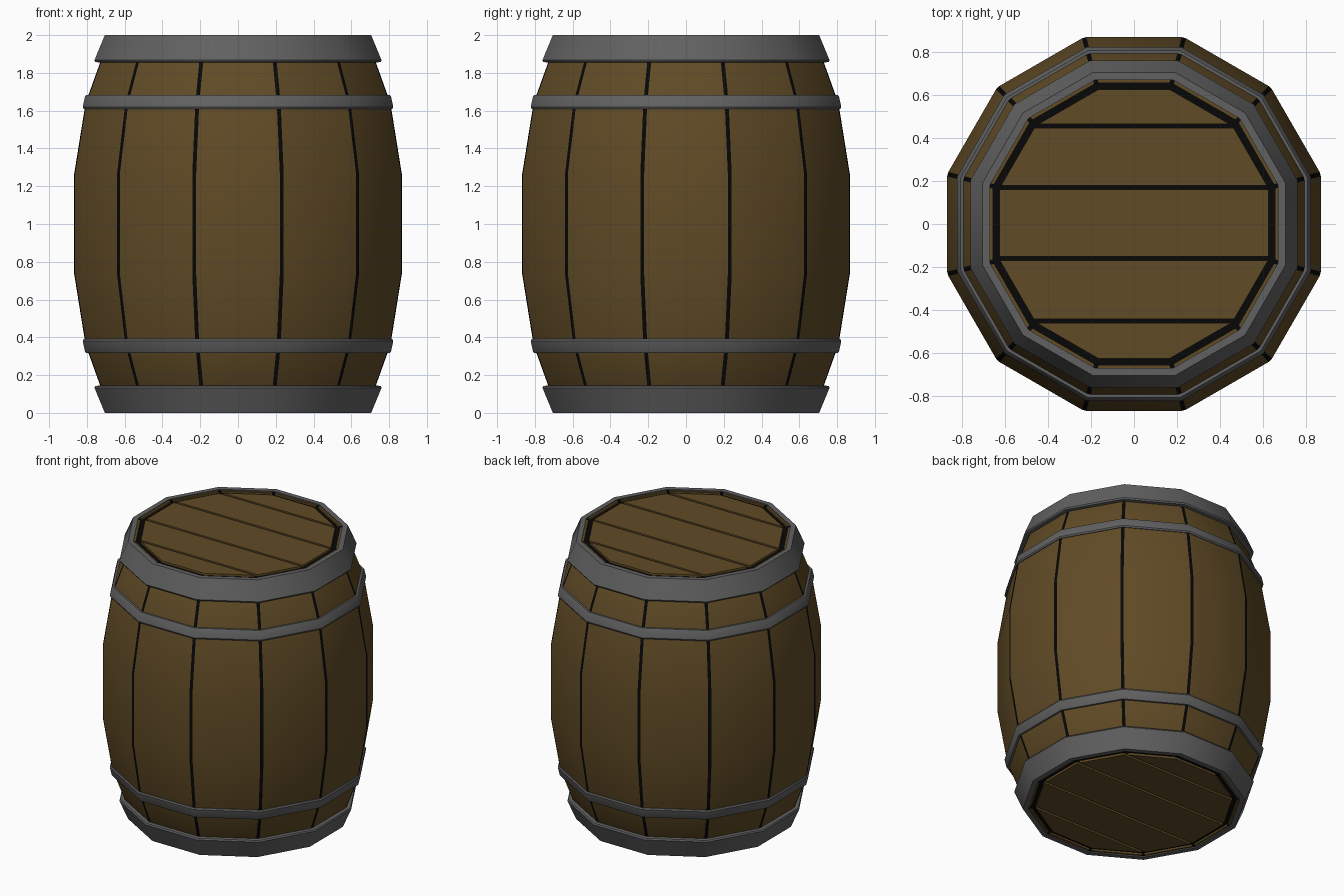
import bpy, bmesh
from math import tan, radians
from mathutils import Matrix, Vector

if "Cube" in bpy.data.objects:
    bpy.data.objects.remove(bpy.data.objects["Cube"])

SIDES = 12


def material(name, rgb):
    m = bpy.data.materials.new(name)
    m.diffuse_color = (*rgb, 1)
    m.use_nodes = True
    m.node_tree.nodes["Principled BSDF"].inputs["Base Color"].default_value = m.diffuse_color
    return m


WOOD = material("wood", (0.118, 0.07, 0.019))
DARK = material("dark_gap", (0.002, 0.002, 0.002))
IRON = material("iron", (0.12, 0.12, 0.12))


def finish(name, bm, mats, smooth=True):
    me = bpy.data.meshes.new(name)
    bm.to_mesh(me)
    bm.free()
    for m in mats:
        me.materials.append(m)
    if smooth:
        me.shade_smooth()
        me.set_sharp_from_angle(angle=radians(32))
    ob = bpy.data.objects.new(name, me)
    bpy.context.collection.objects.link(ob)
    return ob


def ring_points(a, z, seam):
    """Twelve-sided outline of apothem a; seam > 0 splits each corner in two."""
    w = a * tan(radians(180 / SIDES)) - seam
    pts = []
    for k in range(SIDES):
        rot = Matrix.Rotation(radians(360 / SIDES * k), 3, 'Z')
        pts += [rot @ Vector((a, y, z)) for y in ((-w, w) if seam else (w,))]
    return pts


def lathe(name, profile, mats, seam=0.0, closed=False):
    """Profile runs upward on the outside so that faces point outward."""
    bm = bmesh.new()
    rings = [[bm.verts.new(p) for p in ring_points(a, z, seam)] for a, z in profile]
    pairs = list(zip(rings, rings[1:]))
    if closed:
        pairs.append((rings[-1], rings[0]))
    for lo, hi in pairs:
        n = len(lo)
        for j in range(n):
            i = (j + 1) % n
            f = bm.faces.new((lo[j], lo[i], hi[i], hi[j]))
            f.material_index = 1 if seam and j % 2 else 0
    return finish(name, bm, mats)


def flip(profile):
    """Mirror a profile about the mid height, keeping its winding."""
    return [(a, 2 - z) for a, z in reversed(profile)]


# Staves with dark seams at the corners
upper = [(0.868, 1.26), (0.807, 1.64), (0.685, 1.98), (0.672, 1.993),
         (0.655, 1.993), (0.655, 1.978)]
lathe("staves", flip(upper) + upper, [WOOD, DARK], seam=0.011)

# Iron hoops: narrow bands and flared end bands
band = [(0.785, 1.61), (0.817, 1.61), (0.822, 1.62), (0.81, 1.675),
        (0.805, 1.682), (0.775, 1.682)]
end_band = [(0.72, 1.855), (0.755, 1.857), (0.76, 1.867), (0.705, 2.0),
            (0.67, 2.0), (0.67, 1.985)]
for name, prof in (("narrow_hoop", band), ("end_hoop", end_band)):
    lathe(name + "_top", prof, [IRON], closed=True)
    lathe(name + "_bottom", flip(prof), [IRON], closed=True)


# Plank lids: boards with open joints lying on a dark floor
def slab(a, z0, z1):
    bm = bmesh.new()
    lo, hi = [[bm.verts.new(p) for p in ring_points(a, z, 0)] for z in (z0, z1)]
    bm.faces.new(lo[::-1])
    bm.faces.new(hi)
    for j in range(SIDES):
        i = (j + 1) % SIDES
        bm.faces.new((lo[j], lo[i], hi[i], hi[j]))
    return bm


JOINTS = (-1, -0.45, -0.16, 0.17, 0.455, 1)


def lid(end, floor, face):
    finish("lid_floor_" + end, slab(0.657, min(floor, 2 * floor - face),
                                    max(floor, 2 * floor - face)), [DARK], False)
    for n, (y0, y1) in enumerate(zip(JOINTS, JOINTS[1:])):
        bm = slab(0.624, min(floor, face), max(floor, face))
        for y, d in ((y0 + 0.009, -1), (y1 - 0.009, 1)):
            bmesh.ops.bisect_plane(bm, geom=bm.verts[:] + bm.edges[:] + bm.faces[:],
                                   plane_co=(0, y, 0), plane_no=(0, d, 0),
                                   clear_outer=True)
            bmesh.ops.holes_fill(bm, edges=[e for e in bm.edges if e.is_boundary])
        bmesh.ops.recalc_face_normals(bm, faces=bm.faces[:])
        finish(f"lid_board_{end}_{n + 1}", bm, [WOOD], False)


lid("top", 1.98, 1.995)
lid("bottom", 0.02, 0.005)
